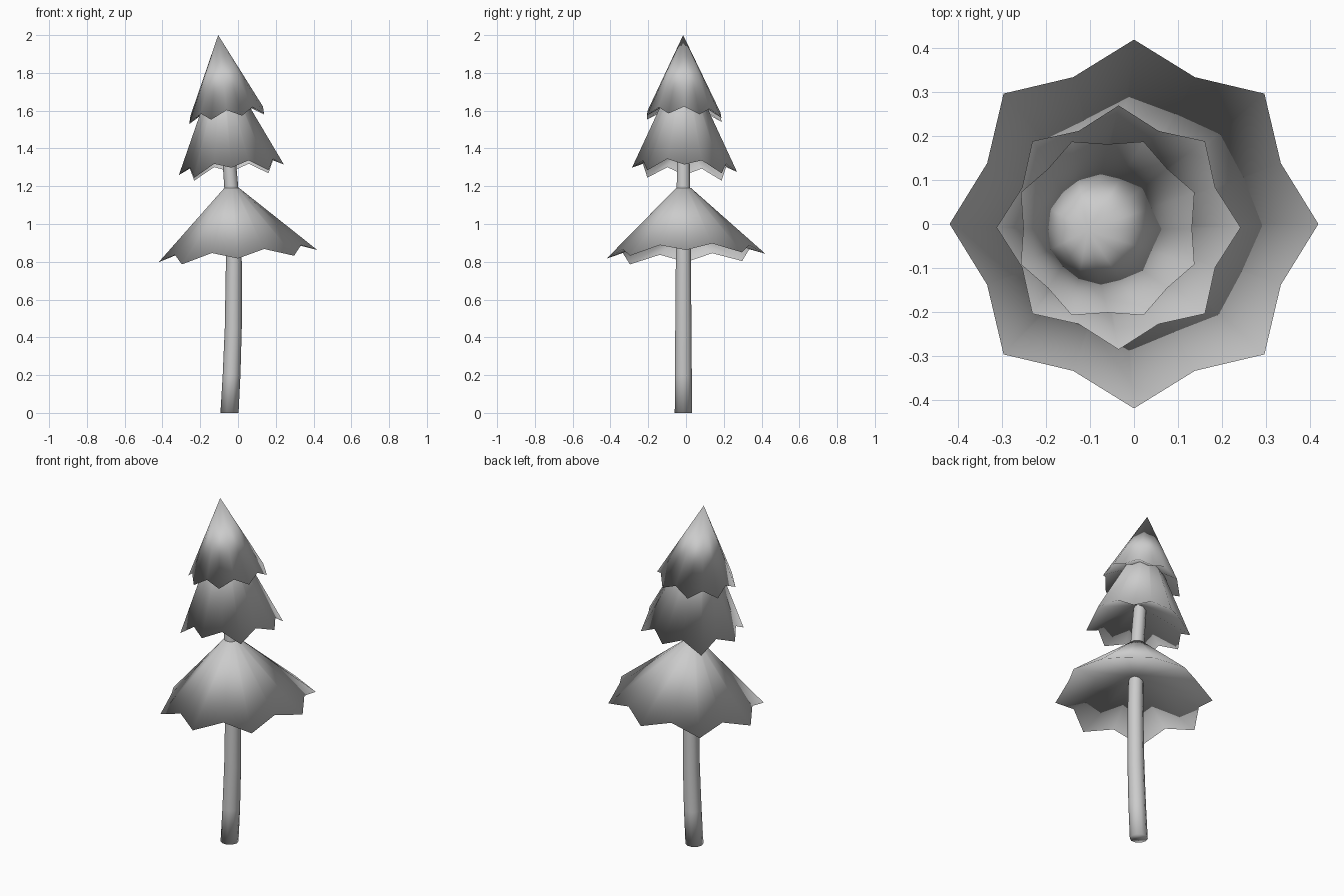
import bpy, bmesh
from math import sin, cos, pi
from mathutils import Vector

cube = bpy.data.objects.get("Cube")
if cube:
    bpy.data.objects.remove(cube)

mat = bpy.data.materials.new("plain_grey")
mat.use_nodes = True
GREY = (0.6, 0.6, 0.6, 1)
mat.diffuse_color = GREY
mat.node_tree.nodes["Principled BSDF"].inputs["Base Color"].default_value = GREY


def finish(name, bm):
    bmesh.ops.recalc_face_normals(bm, faces=bm.faces)
    me = bpy.data.meshes.new(name)
    bm.to_mesh(me)
    bm.free()
    me.materials.append(mat)
    for p in me.polygons:
        p.use_smooth = True
    ob = bpy.data.objects.new(name, me)
    bpy.context.collection.objects.link(ob)
    return ob


def circle(bm, centre, r, n):
    return [bm.verts.new(Vector(centre) + Vector((r * cos(2 * pi * i / n), r * sin(2 * pi * i / n), 0)))
            for i in range(n)]


def bridge(bm, a, b):
    n = len(a)
    for i in range(n):
        bm.faces.new((a[i], a[(i + 1) % n], b[(i + 1) % n], b[i]))


def fan(bm, ring, tip):
    for i in range(len(ring)):
        bm.faces.new((ring[i], ring[(i + 1) % len(ring)], tip))


# Leaning skirt of needles: eight-pointed rim, cone above, hollow underside
def tier(name, centre, top, top_r, tip_r, valley_r, rise, tilt, drop=0, phase=0, hollow=0.14):
    bm = bmesh.new()
    rim = []
    for i in range(16):
        a = pi * i / 8 + phase
        r = valley_r if i % 2 else tip_r
        x, y = r * cos(a), r * sin(a)
        z = tilt[0] * x + tilt[1] * y + (rise if i % 2 else 0)
        if i % 4 == 2:
            z -= drop
        rim.append(bm.verts.new(Vector(centre) + Vector((x, y, z))))
    if top_r:
        ring = circle(bm, top, top_r, 16)
        bridge(bm, rim, ring)
        bm.faces.new(ring)
    else:
        fan(bm, rim, bm.verts.new(top))
    fan(bm, rim, bm.verts.new(Vector(centre) + Vector((0, 0, hollow))))
    return finish(name, bm)


tier("lower_branches", (0, 0, 0.83), (-0.033, -0.013, 1.19), 0.04,
     0.42, 0.362, 0.037, (0.077, 0.03), drop=0.012)
tier("middle_branches", (-0.035, -0.008, 1.287), (-0.085, -0.013, 1.8), 0.04,
     0.278, 0.238, 0.032, (0.1, -0.04), drop=0.03)
tier("top_branches", (-0.06, -0.01, 1.557), (-0.105, -0.015, 2.0), 0,
     0.214, 0.192, 0.04, (0.13, -0.03), phase=pi / 8, hollow=0.13)

# Gently bowed, tapering trunk
bm = bmesh.new()
path = [(0, -0.045, 0.048), (0.2, -0.034, 0.047), (0.45, -0.025, 0.045), (0.8, -0.022, 0.042),
        (1.0, -0.026, 0.04), (1.2, -0.036, 0.037), (1.45, -0.056, 0.034), (1.7, -0.078, 0.028)]
rings = [circle(bm, (x, -0.014, z), r, 10) for z, x, r in path]
for a, b in zip(rings, rings[1:]):
    bridge(bm, a, b)
bm.faces.new(rings[0])
bm.faces.new(rings[-1])
finish("trunk", bm)
